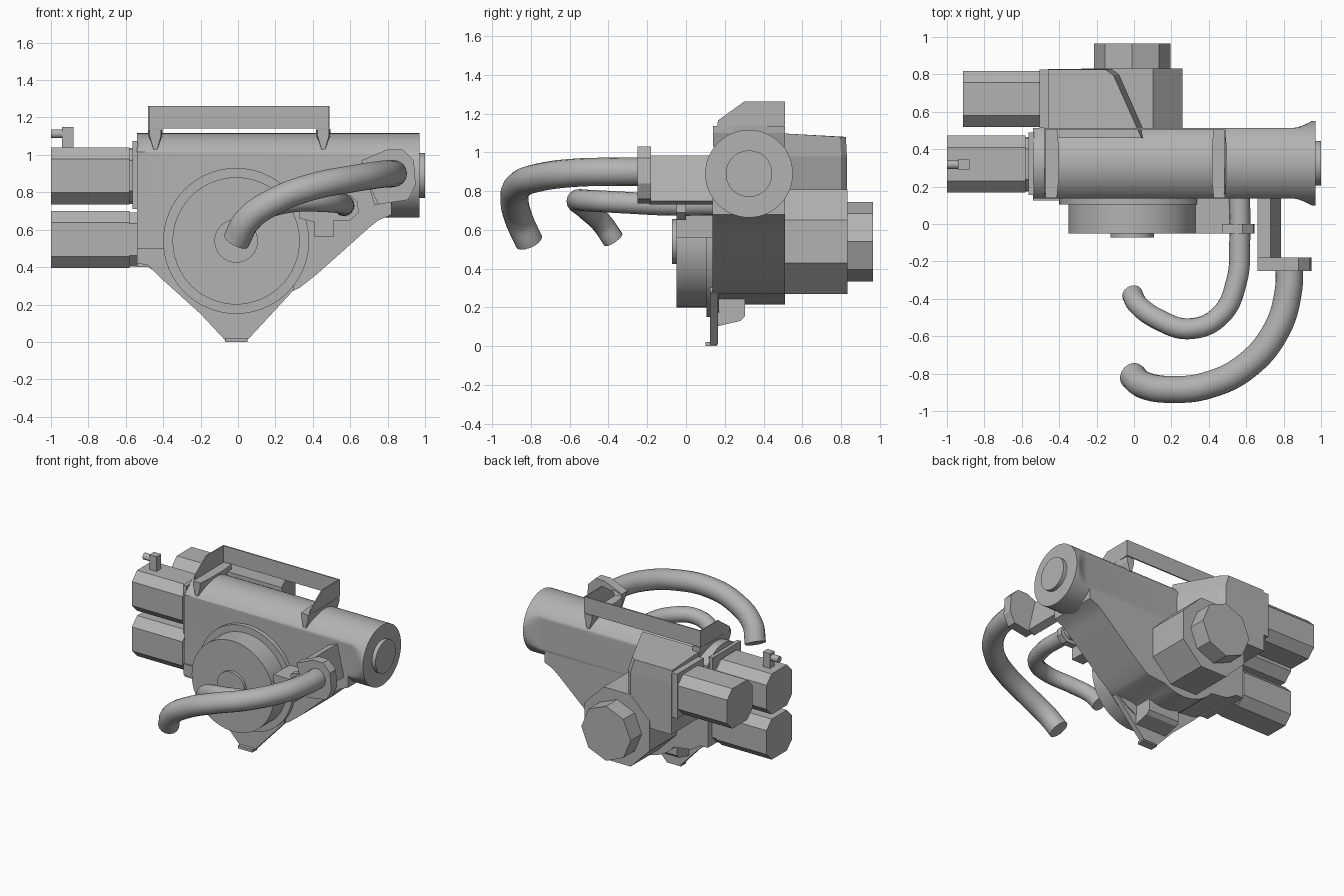
import bpy, bmesh
from math import sin, cos, pi, radians

cube = bpy.data.objects.get("Cube")
if cube:
    bpy.data.objects.remove(cube)

grey = bpy.data.materials.new("machine grey")
grey.use_nodes = True
COLOUR = (0.45, 0.45, 0.45, 1)
grey.diffuse_color = COLOUR
grey.node_tree.nodes["Principled BSDF"].inputs["Base Color"].default_value = COLOUR


def place(axis, u, v, w):
    """Put profile point (u, v) at depth w along an axis."""
    return {"x": (w, u, v), "y": (u, w, v), "z": (u, v, w)}[axis]


def loft(name, axis, sections):
    """Skin between (depth, profile) sections and cap both ends."""
    bm = bmesh.new()
    rings = [[bm.verts.new(place(axis, u, v, w)) for u, v in pts] for w, pts in sections]
    for a, b in zip(rings, rings[1:]):
        for i in range(len(a)):
            j = (i + 1) % len(a)
            bm.faces.new((a[i], a[j], b[j], b[i]))
    bm.faces.new(rings[0])
    bm.faces.new(rings[-1])
    bmesh.ops.recalc_face_normals(bm, faces=bm.faces)
    mesh = bpy.data.meshes.new(name)
    bm.to_mesh(mesh)
    bm.free()
    return finish(name, mesh)


def finish(name, data):
    data.materials.append(grey)
    obj = bpy.data.objects.new(name, data)
    bpy.context.collection.objects.link(obj)
    return obj


def smooth(obj):
    bpy.ops.object.select_all(action="DESELECT")
    obj.select_set(True)
    bpy.context.view_layer.objects.active = obj
    bpy.ops.object.shade_smooth_by_angle(angle=radians(30))


def prism(name, axis, a, b, pts):
    return loft(name, axis, [(a, pts), (b, pts)])


def box(name, x, y, z):
    return prism(name, "z", *z, [(x[0], y[0]), (x[1], y[0]), (x[1], y[1]), (x[0], y[1])])


def ring(u, v, r, n=64, turn=0.0):
    return [(u + r * cos(turn + 2 * pi * i / n), v + r * sin(turn + 2 * pi * i / n)) for i in range(n)]


def disc(name, axis, a, b, u, v, r):
    smooth(prism(name, axis, a, b, ring(u, v, r)))


def chamfered(u, v, h, c):
    """Square profile with cut corners."""
    k = h - c
    return [(u + a * h if s else u + a * k, v + b * k if s else v + b * h)
            for a, b, s in ((1, -1, 1), (1, 1, 1), (1, 1, 0), (-1, 1, 0),
                            (-1, 1, 1), (-1, -1, 1), (-1, -1, 0), (1, -1, 0))]


def pipe(name, radius, points):
    curve = bpy.data.curves.new(name, "CURVE")
    curve.dimensions = "3D"
    curve.bevel_depth = radius
    curve.bevel_resolution = 6
    curve.resolution_u = 12
    curve.use_fill_caps = True
    spline = curve.splines.new("BEZIER")
    spline.bezier_points.add(len(points) - 1)
    for bp, co in zip(spline.bezier_points, points):
        bp.co = co
        bp.handle_left_type = bp.handle_right_type = "AUTO"
    obj = finish(name, curve)
    bpy.ops.object.select_all(action="DESELECT")
    obj.select_set(True)
    bpy.context.view_layer.objects.active = obj
    bpy.ops.object.convert(target="MESH")
    smooth(bpy.context.object)


# Barrel: round tube with flattened sides that flares to a full circle
BY, BZ, BR = 0.325, 0.89, 0.226


def barrel_section(half):
    return [(BY + max(-half, min(half, u)), v) for u, v in ring(0, BZ, BR, 96)]


smooth(loft("barrel", "x", [(x, barrel_section(h)) for x, h in (
    (-0.54, 0.188), (0.85, 0.188), (0.88, 0.194), (0.91, 0.205), (0.94, 0.22), (0.95, BR), (0.97, BR))]))
disc("barrel_end_cap", "x", 0.96, 1.0, BY, BZ, 0.12)

# Main body slab with rounded underside
CX, CZ = -0.01, 0.54
under = [(CX + 0.325 * cos(radians(a)), CZ + 0.325 * sin(radians(a))) for a in range(220, 301, 8)]
smooth(prism("main_body", "y", 0.137, 0.512, [(-0.54, BZ), (-0.54, 0.4), (-0.48, 0.4), (-0.4, 0.35)] + under +
             [(0.29, 0.27), (0.33, 0.29), (0.42, 0.36), (0.7, 0.61), (0.75, 0.65), (0.82, 0.68), (0.82, BZ)]))

# Front drum and mounting plate
disc("drum_rim", "y", 0.105, 0.17, CX, CZ, 0.39)
disc("drum", "y", -0.05, 0.12, CX, CZ, 0.34)
disc("drum_hub", "y", -0.072, -0.04, CX, CZ, 0.116)
prism("foot_plate", "y", 0.125, 0.165, [(-0.54, 0.42), (-0.48, 0.41), (-0.4, 0.33), (-0.3, 0.24), (-0.2, 0.15),
                                     (-0.07, 0.01), (0.05, 0.01), (0.18, 0.15), (0.3, 0.28), (0.3, 0.5), (-0.54, 0.5)])
box("foot_lip", (-0.07, 0.05), (0.1, 0.16), (0.0, 0.022))
prism("foot_gusset", "x", -0.14, 0.12, [(0.15, 0.1), (0.28, 0.13), (0.305, 0.155), (0.305, 0.25), (0.15, 0.25)])

# Side motors
MY = 0.32
prism("upper_motor", "x", -1.0, -0.58, chamfered(MY, 0.888, 0.152, 0.062))
prism("upper_motor_neck", "x", -0.59, -0.56, chamfered(MY, 0.888, 0.14, 0.058))
box("upper_motor_flange", (-0.565, -0.535), (0.155, 0.49), (0.71, 1.075))
prism("lower_motor", "x", -1.0, -0.58, chamfered(MY, 0.548, 0.152, 0.062))
prism("lower_motor_neck", "x", -0.59, -0.53, chamfered(MY, 0.548, 0.145, 0.06))
prism("rear_side_motor", "x", -0.915, -0.48, chamfered(0.668, 0.888, 0.15, 0.062))
box("rear_motor_flange", (-0.505, -0.45), (0.512, 0.825), (0.73, 1.065))

# Air fitting on the upper motor
box("fitting_block", (-0.94, -0.88), (0.29, 0.345), (1.03, 1.15))
disc("fitting_nozzle", "x", -1.0, -0.93, 0.318, 1.113, 0.024)


# Gear housing behind the barrel
def housing(cut, y_back):
    return [(-0.46, 0.46), (-0.46, y_back), (-0.12 - cut, y_back), (-0.08 - cut, y_back - 0.03), (0.07 - cut, 0.46)]


gear = loft("gear_housing", "z", [(0.6, housing(0.0, 0.83)), (0.98, housing(0.0, 0.83)), (1.1, housing(0.03, 0.825))])
for vert in gear.data.vertices:
    if vert.co.z > 1.05 and vert.co.y > 0.6:
        vert.co.z = 1.08

# Rear motor
prism("rear_motor_base", "y", 0.5, 0.832, ring(CX, CZ, 0.292, 8, pi / 8))
prism("rear_motor_cap", "y", 0.82, 0.965, ring(CX, CZ, 0.205, 8))

# Top guard: back sheet with tapered ends, on two saddle feet
box("guard_back", (-0.48, 0.49), (0.502, 0.512), (1.14, 1.262))
for side, x, foot_x in (("right", -0.48, -0.442), ("left", 0.482, 0.456)):
    prism("guard_end_" + side, "x", x, x + 0.008,
          [(0.16, 1.13), (0.512, 1.14), (0.512, 1.262), (0.3, 1.262), (0.165, 1.165)])

    def saddle(w, tip):
        return [(foot_x - tip, 0.14), (foot_x + tip, 0.14), (foot_x + w, 0.24), (foot_x + w, 0.41),
                (foot_x + tip, 0.51), (foot_x - tip, 0.51), (foot_x - w, 0.41), (foot_x - w, 0.24)]
    loft("guard_foot_" + side, "z", [(1.03, saddle(0.012, 0.01)), (1.1, saddle(0.036, 0.03)), (1.135, saddle(0.04, 0.03))])

# Large pipe with bracket arm and flange
pipe("large_pipe", 0.073, [(0.83, -0.2, 0.9), (0.825, -0.36, 0.9), (0.76, -0.57, 0.895), (0.6, -0.76, 0.87),
                           (0.4, -0.86, 0.83), (0.2, -0.885, 0.755), (0.05, -0.86, 0.65), (-0.01, -0.81, 0.54)])
prism("large_pipe_flange", "y", -0.25, -0.18,
      [(0.66, 0.97), (0.8, 1.03), (0.88, 1.03), (0.94, 0.97), (0.95, 0.84), (0.91, 0.76), (0.75, 0.735), (0.71, 0.82)])
prism("large_pipe_arm", "y", -0.19, 0.15, [(0.66, 0.96), (0.73, 0.985), (0.785, 0.75), (0.73, 0.73)])

# Small pipe with bracket and collar
pipe("small_pipe", 0.056, [(0.565, 0.15, 0.73), (0.565, -0.1, 0.73), (0.55, -0.3, 0.74), (0.46, -0.49, 0.75),
                           (0.3, -0.56, 0.75), (0.13, -0.51, 0.705), (0.02, -0.43, 0.63), (-0.01, -0.375, 0.55)])
prism("small_pipe_collar", "y", -0.05, 0.0,
      [(0.47, 0.76), (0.58, 0.8), (0.64, 0.75), (0.645, 0.69), (0.6, 0.65), (0.49, 0.65)])
prism("small_pipe_bracket", "y", -0.05, 0.15,
      [(0.33, 0.72), (0.33, 0.66), (0.41, 0.64), (0.41, 0.56), (0.51, 0.56), (0.51, 0.72)])
